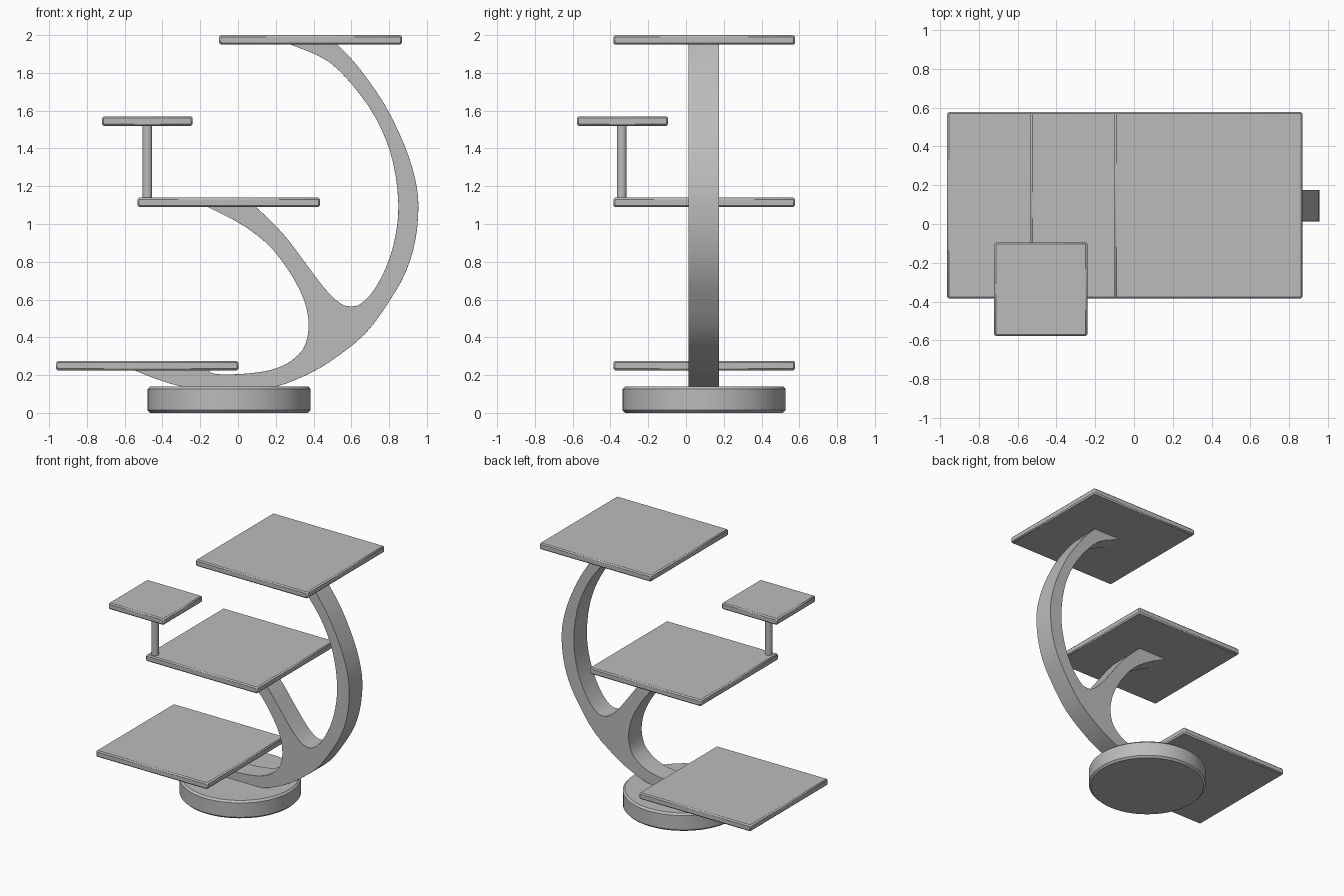
import bpy, bmesh, math
from mathutils import Vector

if "Cube" in bpy.data.objects:
    bpy.data.objects.remove(bpy.data.objects["Cube"])

grey = bpy.data.materials.new("warm_grey")
grey.diffuse_color = (0.5, 0.5, 0.5, 1)
grey.use_nodes = True
grey.node_tree.nodes["Principled BSDF"].inputs["Base Color"].default_value = grey.diffuse_color


def finish(name, bm, bevel):
    """Turn a bmesh into a named, bevelled object with sharp-edge smoothing."""
    bmesh.ops.recalc_face_normals(bm, faces=bm.faces)
    me = bpy.data.meshes.new(name)
    bm.to_mesh(me)
    bm.free()
    me.materials.append(grey)
    ob = bpy.data.objects.new(name, me)
    bpy.context.collection.objects.link(ob)
    bpy.ops.object.select_all(action='DESELECT')
    ob.select_set(True)
    bpy.context.view_layer.objects.active = ob
    bpy.ops.object.shade_smooth_by_angle(angle=math.radians(30))
    if bevel:
        mod = ob.modifiers.new("edge", 'BEVEL')
        mod.width = bevel
        mod.segments = 1
        mod.limit_method = 'ANGLE'
        mod.angle_limit = math.radians(40)
    return ob


def plate(name, x0, x1, y0, y1, z0, z1):
    bm = bmesh.new()
    bmesh.ops.create_cube(bm, size=1)
    for v in bm.verts:
        v.co = ((x0 + x1) / 2 + v.co.x * (x1 - x0),
                (y0 + y1) / 2 + v.co.y * (y1 - y0),
                (z0 + z1) / 2 + v.co.z * (z1 - z0))
    return finish(name, bm, 0.009)


def disc(name, x, y, r, z0, z1, sides, bevel):
    bm = bmesh.new()
    bmesh.ops.create_cone(bm, cap_ends=True, segments=sides,
                          radius1=r, radius2=r, depth=z1 - z0)
    bmesh.ops.translate(bm, verts=bm.verts, vec=(x, y, (z0 + z1) / 2))
    return finish(name, bm, bevel)


def smooth_path(pts, steps=3):
    """Catmull-Rom curve through the points."""
    p = [Vector(q) for q in pts]
    p = [2 * p[0] - p[1]] + p + [2 * p[-1] - p[-2]]
    out = []
    for i in range(1, len(p) - 2):
        a, b, c, d = p[i - 1:i + 3]
        for s in range(steps):
            t = s / steps
            out.append(0.5 * (2 * b + (c - a) * t + (2 * a - 5 * b + 4 * c - d) * t * t
                              + (3 * b - a - 3 * c + d) * t ** 3))
    return out + [p[-2]]


# Shelves
plate("top_shelf", -0.10, 0.868, -0.385, 0.578, 1.95, 2.0)
plate("middle_shelf", -0.532, 0.435, -0.385, 0.578, 1.09, 1.14)
plate("bottom_shelf", -0.963, 0.003, -0.385, 0.578, 0.225, 0.275)
plate("small_shelf", -0.72, -0.24, -0.578, -0.095, 1.52, 1.57)

# Post carrying the small shelf
disc("small_shelf_post", -0.48, -0.34, 0.026, 1.13, 1.53, 24, 0)

# Round base
disc("base", -0.047, 0.096, 0.432, 0, 0.14, 64, 0.014)

# Curved branching arm, as three smooth outlines in x, z
outer = [(0.51, 1.965), (0.526, 1.95), (0.63, 1.84), (0.775, 1.635), (0.88, 1.42),
         (0.935, 1.25), (0.955, 1.105), (0.94, 0.92), (0.89, 0.75), (0.80, 0.59),
         (0.67, 0.415), (0.485, 0.27), (0.35, 0.195), (0.205, 0.14), (0.05, 0.115),
         (-0.13, 0.115), (-0.30, 0.14), (-0.42, 0.175), (-0.535, 0.22), (-0.57, 0.235)]
lower = [(-0.16, 0.235), (-0.13, 0.208), (0.0, 0.205), (0.14, 0.22), (0.23, 0.247),
         (0.30, 0.29), (0.357, 0.363), (0.373, 0.495), (0.325, 0.655), (0.193, 0.855),
         (0.034, 0.988), (-0.16, 1.09), (-0.19, 1.103)]
upper = [(0.08, 1.103), (0.095, 1.09), (0.185, 1.005), (0.27, 0.91), (0.37, 0.775),
         (0.463, 0.654), (0.542, 0.58), (0.60, 0.564), (0.653, 0.58), (0.722, 0.654),
         (0.79, 0.786), (0.833, 0.935), (0.849, 1.104), (0.823, 1.316), (0.76, 1.50),
         (0.653, 1.677), (0.484, 1.857), (0.278, 1.95), (0.235, 1.965)]
outline = smooth_path(outer) + smooth_path(lower) + smooth_path(upper)

bm = bmesh.new()
face = bm.faces.new([bm.verts.new((p.x, 0.014, p.y)) for p in outline])
ext = bmesh.ops.extrude_face_region(bm, geom=[face], use_keep_orig=True)
bmesh.ops.translate(bm, vec=(0, 0.162, 0),
                    verts=[g for g in ext["geom"] if isinstance(g, bmesh.types.BMVert)])
finish("arm", bm, 0.008)
